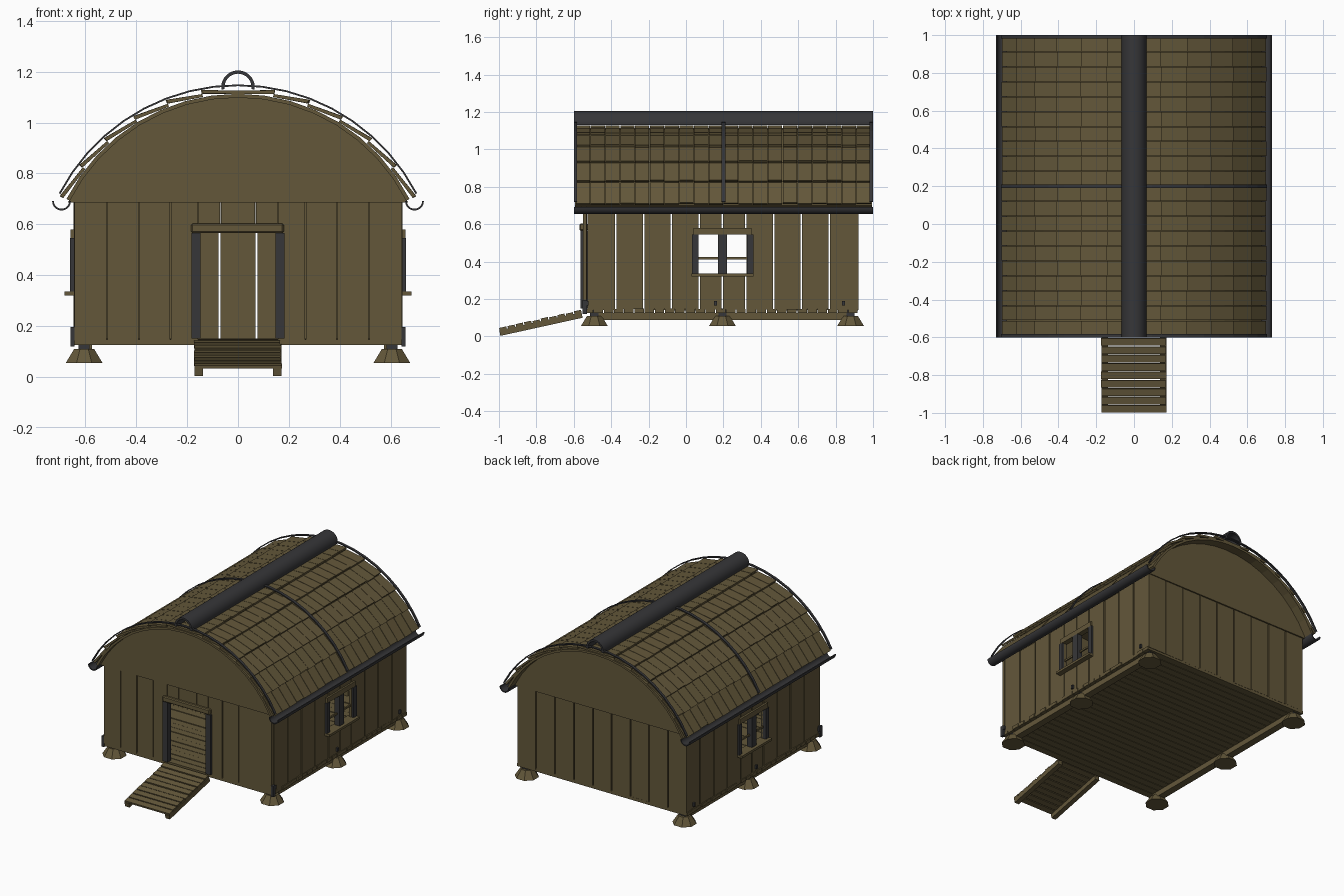
import bpy, bmesh, math, random
from mathutils import Matrix, Vector

random.seed(4)
if "Cube" in bpy.data.objects:
    bpy.data.objects.remove(bpy.data.objects["Cube"])


def material(name, rgb):
    m = bpy.data.materials.new(name)
    m.use_nodes = True
    m.diffuse_color = (*rgb, 1)
    m.node_tree.nodes["Principled BSDF"].inputs["Base Color"].default_value = (*rgb, 1)
    return m


WOOD = material("brown wood", (0.125, 0.096, 0.042))
IRON = material("charcoal metal", (0.037, 0.037, 0.040))


class Part:
    """Collects boxes and prisms into one named object."""

    def __init__(self, name, mat):
        self.name, self.mat, self.bm = name, mat, bmesh.new()

    def box(self, x, y, z, turn=None):
        lo, hi = Vector((x[0], y[0], z[0])), Vector((x[1], y[1], z[1]))
        mtx = Matrix.Translation((lo + hi) / 2) @ Matrix.Diagonal((*(hi - lo), 1))
        bmesh.ops.create_cube(self.bm, size=1, matrix=(turn or Matrix()) @ mtx)

    def prism(self, pts, y0, y1):
        a, b = ([self.bm.verts.new((x, y, z)) for x, z in pts] for y in (y0, y1))
        self.bm.faces.new(a)
        self.bm.faces.new(b[::-1])
        n = len(pts)
        for i in range(n):
            j = (i + 1) % n
            self.bm.faces.new((a[i], b[i], b[j], a[j]))

    def done(self, smooth=False):
        bmesh.ops.recalc_face_normals(self.bm, faces=self.bm.faces)
        me = bpy.data.meshes.new(self.name)
        self.bm.to_mesh(me)
        self.bm.free()
        me.materials.append(self.mat)
        ob = bpy.data.objects.new(self.name, me)
        bpy.context.collection.objects.link(ob)
        if smooth:
            bpy.ops.object.select_all(action='DESELECT')
            ob.select_set(True)
            bpy.context.view_layer.objects.active = ob
            bpy.ops.object.shade_smooth_by_angle(angle=math.radians(35))


def arc(cx, cz, r, a0, a1, n):
    """Points on an arc; angles in degrees from +x toward +z."""
    angles = [math.radians(a0 + (a1 - a0) * i / n) for i in range(n + 1)]
    return [(cx + r * math.cos(a), cz + r * math.sin(a)) for a in angles]


def ring(cx, cz, r_in, r_out, a0, a1, n):
    return arc(cx, cz, r_out, a0, a1, n) + arc(cx, cz, r_in, a1, a0, n)


def rough(v, amount=0.004):
    return v + random.uniform(-amount, amount)


X, FRONT, BACK = 0.65, -0.55, 0.92
FLOOR, EAVE = 0.15, 0.685
ROOF_Y = (-0.6, 1.0)
ROOF_Z = 0.356
GAP = 0.004

# Floor planks and the two long beams under them
floor = Part("floor_planks", WOOD)
count = 27
step = (BACK - FRONT) / count
for i in range(count):
    y = FRONT + i * step
    floor.box((-rough(X), rough(X)), (y + 0.002, y + step - 0.002), (0.125, rough(0.148, 0.002)))
floor.done()
beams = Part("floor_beams", WOOD)
for s in (-1, 1):
    beams.box((s * 0.6 - 0.025, s * 0.6 + 0.025), (-0.5, 0.9), (0.088, 0.125))
beams.done()

# Tapered footings with short posts
feet = Part("footings", WOOD)
posts = Part("foot_posts", IRON)
brackets = Part("wall_brackets", IRON)
for s in (-1, 1):
    for y in (-0.49, 0.195, 0.88):
        bmesh.ops.create_cone(feet.bm, cap_ends=True, segments=8, radius1=0.078, radius2=0.042,
                              depth=0.055, matrix=Matrix.Translation((s * 0.605, y, 0.0825))
                              @ Matrix.Rotation(math.pi / 8, 4, 'Z'))
        posts.box((s * 0.605 - 0.022, s * 0.605 + 0.022), (y - 0.022, y + 0.022), (0.1, 0.15))
        brackets.box((s * X - 0.008, s * X + 0.008), (y - 0.045, y - 0.03), (0.165, 0.19))
    brackets.box((s * X - 0.008, s * X + 0.008), (FRONT - 0.004, FRONT + 0.02), (0.12, 0.195))
for part in (feet, posts, brackets):
    part.done()

# Front wall boards, left open at the doorway
DOOR, DOOR_TOP = 0.155, 0.58
front = Part("front_wall", WOOD)
edges = [-0.645, -0.515, -0.39, -0.265, -DOOR]
for s in (-1, 1):
    for a, b in zip(edges, edges[1:]):
        lo, hi = sorted((s * (a + 0.002), s * (b - 0.002)))
        y = rough(FRONT, 0.002)
        front.box((lo, hi), (y, y + 0.02), (rough(0.143), EAVE))
for a, b in ((-DOOR, -0.07), (-0.067, 0.067), (0.07, DOOR)):
    front.box((a, b), (FRONT, FRONT + 0.02), (DOOR_TOP, EAVE))
front.done()

# Back wall boards
back = Part("back_wall", WOOD)
w = 2 * X / 9
for i in range(9):
    x = -X + i * w
    back.box((x + GAP, x + w - GAP), (BACK - 0.02, rough(BACK, 0.002)), (rough(0.143), EAVE))
back.done()

# Side walls with a window opening in the middle
sides = [-0.53, -0.375, -0.225, -0.08, 0.07, 0.195, 0.32, 0.47, 0.615, 0.765, BACK - 0.002]
WIN_LO, WIN_HI = 0.335, 0.545
for s, side in ((-1, "right"), (1, "left")):
    wall = Part(side + "_wall", WOOD)
    for i, (a, b) in enumerate(zip(sides, sides[1:])):
        x = tuple(sorted((s * 0.627, s * rough(0.645, 0.002))))
        y = (a + GAP, b - GAP)
        if i in (4, 5):
            wall.box(x, y, (0.145, WIN_LO))
            wall.box(x, y, (WIN_HI, EAVE))
        else:
            wall.box(x, y, (rough(0.143), EAVE))
    wall.done()

    frame = Part(side + "_window_frame", IRON)
    x = tuple(sorted((s * 0.622, s * 0.66)))
    for a, b in ((0.032, 0.066), (0.172, 0.218), (0.326, 0.36)):
        frame.box(x, (a, b), (WIN_LO, WIN_HI))
    frame.done()

    trim = Part(side + "_window_trim", WOOD)
    trim.box(tuple(sorted((s * 0.61, s * 0.682))), (0.03, 0.36), (0.32, 0.336))
    trim.box(tuple(sorted((s * 0.62, s * 0.658))), (0.04, 0.35), (WIN_HI, 0.58))
    trim.box(tuple(sorted((s * 0.632, s * 0.642))), (0.05, 0.34), (0.412, 0.424))
    trim.done()

# Door posts and lintel
door_posts = Part("door_posts", IRON)
for s in (-1, 1):
    door_posts.box(tuple(sorted((s * 0.147, s * 0.183))), (FRONT - 0.015, FRONT + 0.025), (FLOOR, 0.565))
door_posts.done()
lintel = Part("door_lintel", WOOD)
lintel.box((-0.184, 0.18), (FRONT - 0.02, FRONT + 0.025), (0.565, 0.603))
bmesh.ops.bevel(lintel.bm, geom=lintel.bm.edges[:], offset=0.006, affect='EDGES')
lintel.done()

# Sloping entry ramp: cross planks on two stringers
ramp = Part("entry_ramp", WOOD)
slope = math.atan2(0.097, 0.44)
turn = Matrix.Translation((0, -0.992, 0.003)) @ Matrix.Rotation(slope, 4, 'X')
for s in (-1, 1):
    ramp.box(tuple(sorted((s * 0.138, s * 0.172))), (0, 0.45), (0, 0.03), turn)
for i in range(10):
    y = i * 0.0455
    ramp.box((-rough(0.17), rough(0.17)), (y + 0.002, y + 0.041), (0.03, rough(0.042, 0.002)), turn)
ramp.done()

# Gable panels
gables = Part("gable_panels", WOOD)
for y in (FRONT - 0.008, BACK - 0.015):
    gables.prism(arc(0, ROOF_Z, 0.746, 26.2, 153.8, 18), y, y + 0.023)
gables.done()

# Curved roof deck
deck = Part("roof_deck", WOOD)
deck.prism(ring(0, ROOF_Z, 0.742, 0.757, 27, 153, 16), ROOF_Y[0] + 0.006, ROOF_Y[1] - 0.006)
deck.done()

# Overlapping shingles, six courses on each slope
shingles = Part("roof_shingles", WOOD)
COLS, ROWS, SPREAD = 20, 6, 63.0
pitch = (ROOF_Y[1] - ROOF_Y[0] - 0.02) / COLS


def polar(r, deg):
    a = math.radians(deg)
    return (r * math.sin(a), ROOF_Z + r * math.cos(a))


for s in (-1, 1):
    for row in range(ROWS):
        a, b = SPREAD * row / ROWS, SPREAD * (row + 1) / ROWS
        for col in range(COLS):
            y = ROOF_Y[0] + 0.01 + col * pitch
            end = rough(b, 0.25)
            pts = [polar(0.757, a), polar(0.769, a), polar(0.785, end), polar(0.770, end)]
            shingles.prism([(s * x, z) for x, z in pts], y + 0.0015, y + pitch - 0.0015)
shingles.done()

# Metal arch bands over the roof
bands = Part("roof_bands", IRON)
for a, b in ((ROOF_Y[0], -0.582), (0.19, 0.21), (0.982, ROOF_Y[1])):
    bands.prism(ring(0, ROOF_Z, 0.787, 0.794, 27.5, 152.5, 18), a, b)
bands.done()

# Ridge cap and gutters
ridge = Part("ridge_cap", IRON)
ridge.prism(ring(0, 1.139, 0.053, 0.066, -8, 188, 20), *ROOF_Y)
ridge.done(smooth=True)
for s, side in ((-1, "right"), (1, "left")):
    gutter = Part(side + "_gutter", IRON)
    gutter.prism(ring(s * 0.694, 0.691, 0.030, 0.037, 180, 360, 12), *ROOF_Y)
    gutter.done(smooth=True)
